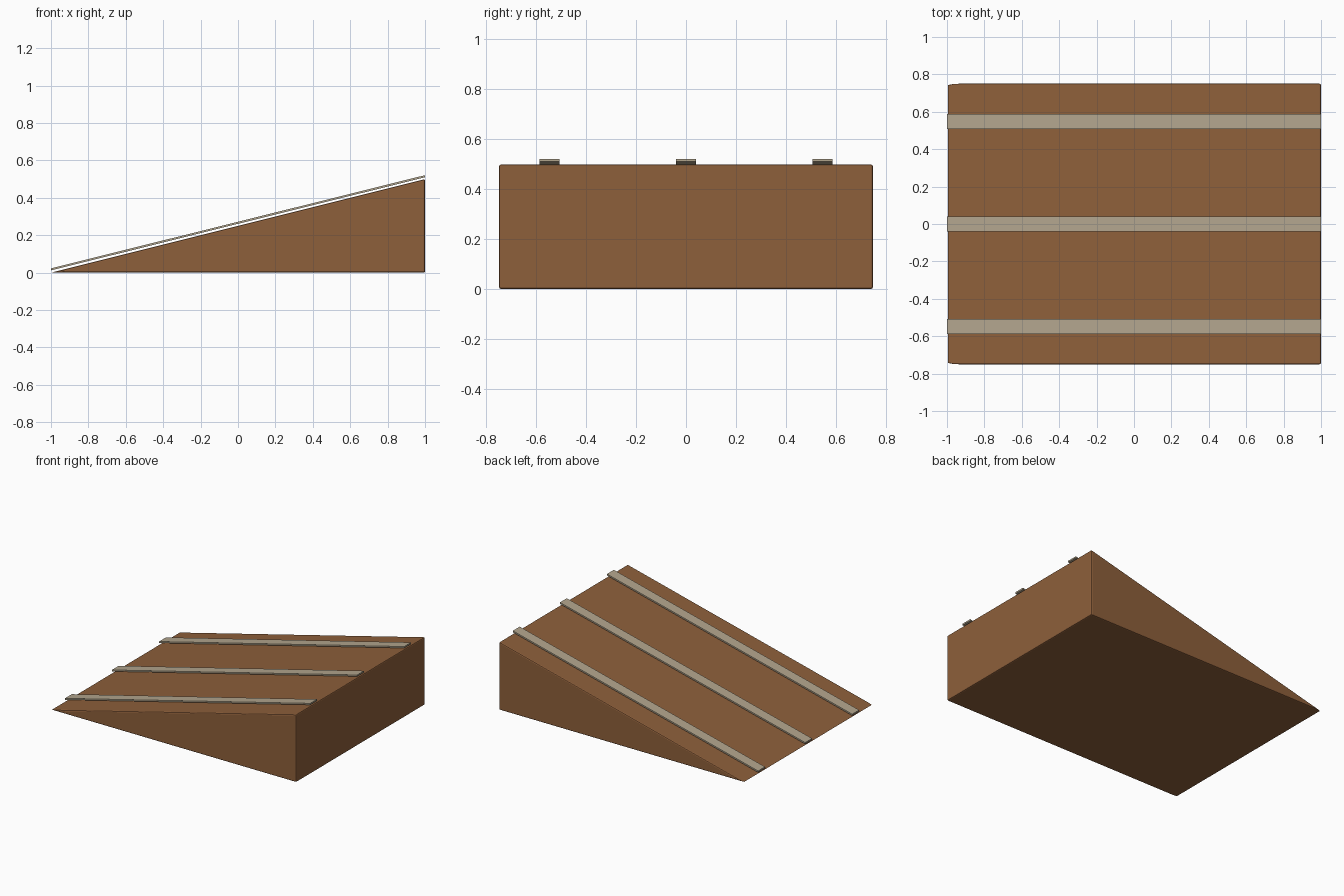
import bpy, bmesh

if "Cube" in bpy.data.objects:
    bpy.data.objects.remove(bpy.data.objects["Cube"])


def material(name, rgb):
    m = bpy.data.materials.new(name)
    m.diffuse_color = (*rgb, 1)
    m.use_nodes = True
    m.node_tree.nodes["Principled BSDF"].inputs["Base Color"].default_value = m.diffuse_color
    return m


def prism(name, profile, y0, y1, mat):
    """Extrude an x-z profile along y."""
    bm = bmesh.new()
    face = bm.faces.new([bm.verts.new((x, y0, z)) for x, z in profile])
    new = bmesh.ops.extrude_face_region(bm, geom=[face])["geom"]
    bmesh.ops.translate(bm, vec=(0, y1 - y0, 0),
                        verts=[v for v in new if isinstance(v, bmesh.types.BMVert)])
    bmesh.ops.recalc_face_normals(bm, faces=bm.faces)
    mesh = bpy.data.meshes.new(name)
    bm.to_mesh(mesh)
    bm.free()
    mesh.materials.append(mat)
    obj = bpy.data.objects.new(name, mesh)
    bpy.context.collection.objects.link(obj)
    return obj


wood = material("brown wood", (0.27, 0.115, 0.043))
grip = material("pale grip", (0.45, 0.38, 0.27))

# Ramp body with slightly softened edges
ramp = prism("ramp_body", [(-1, 0), (1, 0), (1, 0.5)], -0.75, 0.75, wood)
bevel = ramp.modifiers.new("soft_edges", "BEVEL")
bevel.width = 0.008
bevel.segments = 2

# Three thin grip strips just above the slope
for label, y in (("front", -0.548), ("middle", 0), ("back", 0.548)):
    prism(label + "_grip_strip",
          [(-1, 0.012), (1, 0.51), (1, 0.521), (-1, 0.023)],
          y - 0.04, y + 0.04, grip)
